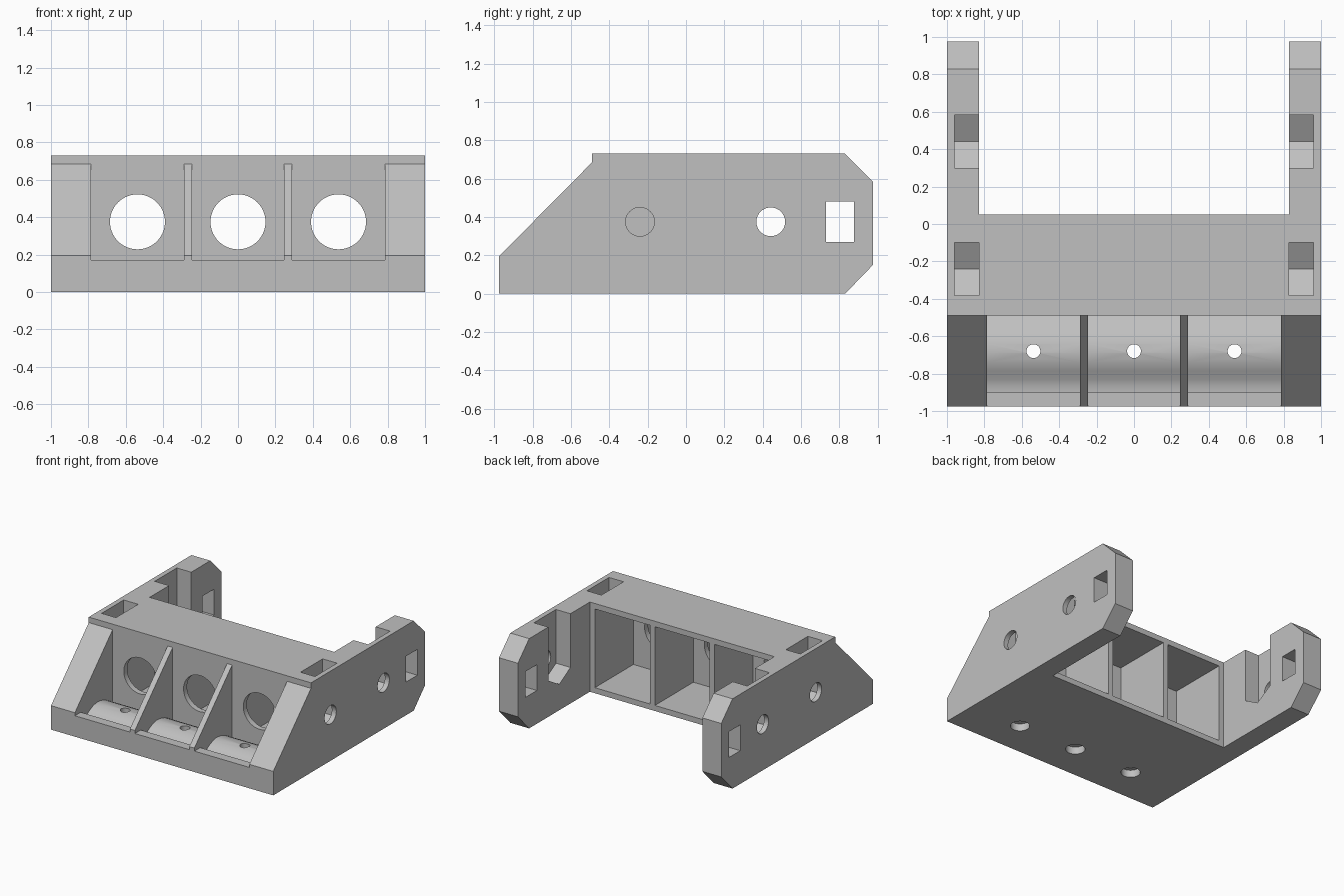
import bpy, bmesh, math
from mathutils import Matrix

if "Cube" in bpy.data.objects:
    bpy.data.objects.remove(bpy.data.objects["Cube"])

grey = bpy.data.materials.new("grey_plastic")
grey.diffuse_color = (0.53, 0.53, 0.53, 1)
grey.use_nodes = True
grey.node_tree.nodes["Principled BSDF"].inputs["Base Color"].default_value = grey.diffuse_color


def new_object(name, bm):
    bmesh.ops.recalc_face_normals(bm, faces=bm.faces)
    mesh = bpy.data.meshes.new(name)
    bm.to_mesh(mesh)
    bm.free()
    mesh.materials.append(grey)
    ob = bpy.data.objects.new(name, mesh)
    bpy.context.collection.objects.link(ob)
    return ob


def prism(name, profile, x0, x1):
    """Extrude a (y, z) outline along x."""
    bm = bmesh.new()
    face = bm.faces.new([bm.verts.new((x0, y, z)) for y, z in profile])
    ext = bmesh.ops.extrude_face_region(bm, geom=[face])
    verts = [v for v in ext["geom"] if isinstance(v, bmesh.types.BMVert)]
    bmesh.ops.translate(bm, verts=verts, vec=(x1 - x0, 0, 0))
    return new_object(name, bm)


def box(name, x0, x1, y0, y1, z0, z1):
    return prism(name, [(y0, z0), (y1, z0), (y1, z1), (y0, z1)], x0, x1)


def rod(name, axis, centre, radius, length, sides=40):
    bm = bmesh.new()
    bmesh.ops.create_cone(bm, cap_ends=True, segments=sides, radius1=radius,
                          radius2=radius, depth=length)
    rot = {"X": Matrix.Rotation(math.pi / 2, 4, "Y"),
           "Y": Matrix.Rotation(math.pi / 2, 4, "X"), "Z": Matrix()}[axis]
    bm.transform(Matrix.Translation(centre) @ rot)
    return new_object(name, bm)


# Solid bracket from its side outline
bracket = prism("bracket", [(-0.975, 0), (0.83, 0), (0.975, 0.15), (0.975, 0.585),
                            (0.83, 0.73), (-0.49, 0.73), (-0.49, 0.685),
                            (-0.975, 0.195)], -1, 1)


def cut(cutter):
    mod = bracket.modifiers.new("cut", "BOOLEAN")
    mod.operation = "DIFFERENCE"
    mod.solver = "EXACT"
    mod.object = cutter
    bpy.context.view_layer.objects.active = bracket
    bpy.ops.object.modifier_apply(modifier=mod.name)
    bpy.data.objects.remove(cutter, do_unlink=True)


# Gap between the two rear arms
cut(box("arm_gap", -0.83, 0.83, 0.05, 1.2, -0.2, 1))

# Front bays with a lip and rounded saddle, and rear bays behind a thin wall
saddle = [(-0.9, 0.17), (-0.9, 0.10), (-0.87, 0.102), (-0.83, 0.115),
          (-0.785, 0.143), (-0.74, 0.163), (-0.69, 0.172), (-0.64, 0.167),
          (-0.59, 0.152), (-0.54, 0.127), (-0.49, 0.09)]
front_bay = [(-1.1, 0.17)] + saddle + [(-0.49, 0.685), (-1.1, 0.685)]
for x0, x1 in ((-0.785, -0.29), (-0.245, 0.245), (0.29, 0.785)):
    xc = (x0 + x1) / 2
    cut(prism("front_bay", front_bay, x0, x1))
    cut(box("rear_bay", x0, x1, -0.445, 0.2, 0.045, 0.685))
    # Window in the wall, screw hole and head recess in the floor
    cut(rod("window", "Y", (xc, -0.465, 0.375), 0.147, 0.2, 56))
    cut(rod("screw_hole", "Z", (xc, -0.68, 0.1), 0.037, 0.4))
    cut(rod("screw_recess", "Z", (xc, -0.68, 0), 0.072, 0.12))

# Nut pockets, bolt holes and strap slots on both sides
for s in (-1, 1):
    for y, inner in ((-0.24, 0.83), (0.442, 0.78)):
        pocket = [(y - 0.142, 0.8), (y - 0.142, 0.293), (y, 0.211),
                  (y + 0.142, 0.293), (y + 0.142, 0.8)]
        cut(prism("nut_pocket", pocket, s * inner, s * 0.96))
        cut(rod("bolt_hole", "X", (s * 1.0, y, 0.375), 0.075, 0.2))
    cut(box("strap_slot", s * 0.7, s * 1.1, 0.73, 0.877, 0.27, 0.48))

# Smooth the round surfaces, keep edges sharp
bpy.ops.object.select_all(action="DESELECT")
bracket.select_set(True)
bpy.context.view_layer.objects.active = bracket
bpy.ops.object.shade_smooth_by_angle(angle=math.radians(30))
